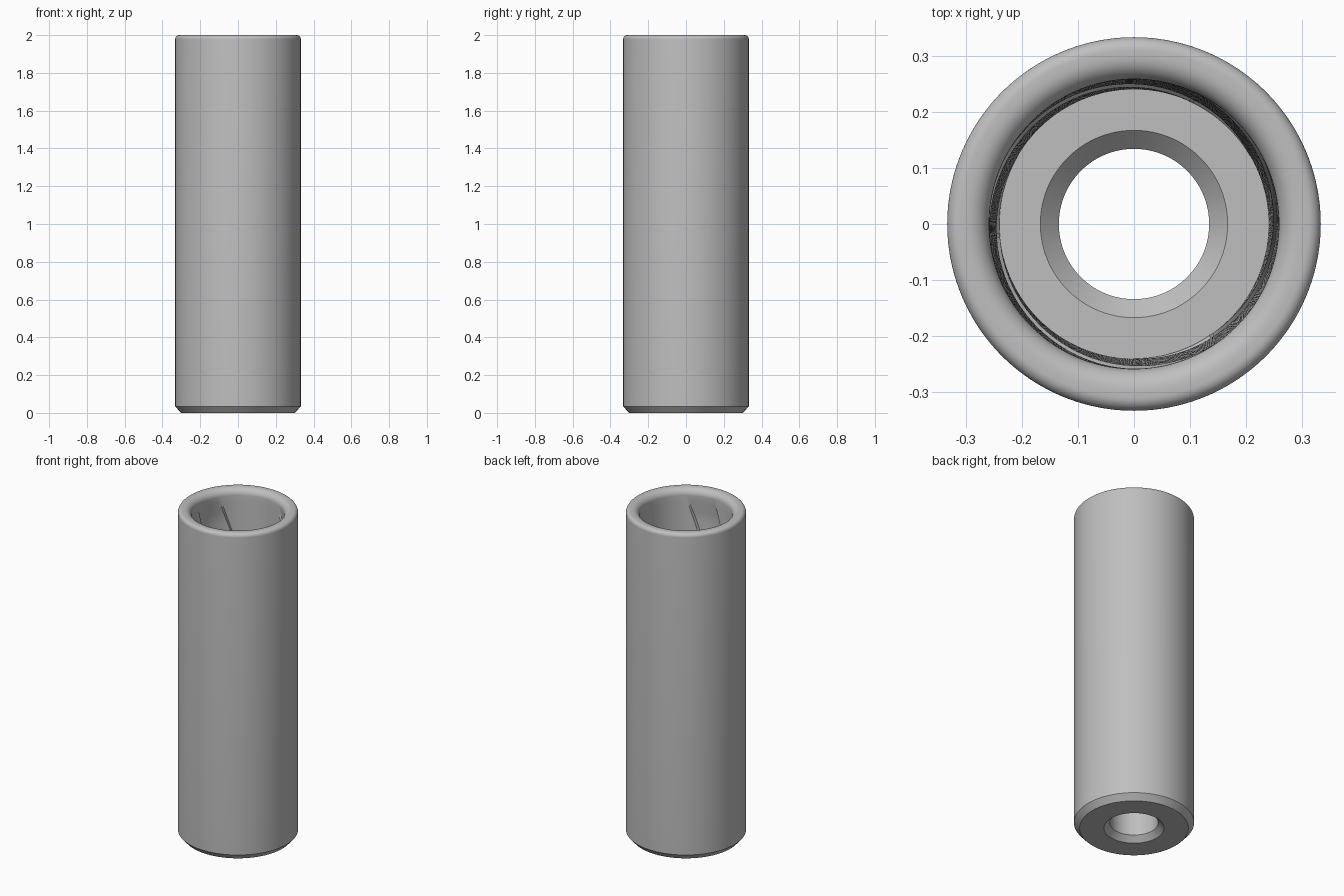
import bpy
import bmesh
from math import cos, sin, pi, radians

old = bpy.data.objects.get("Cube")
if old:
    bpy.data.objects.remove(old, do_unlink=True)

STEPS = 180              # segments around the tube
TWIST = STEPS // 3       # each groove turns a third of a circle
ROWS = 48
LEDGE, MOUTH = 0.3, 1.96
GROOVE_DEPTH = 0.016

steel = bpy.data.materials.new("grey_steel")
steel.use_nodes = True
colour = (0.52, 0.52, 0.52, 1)
steel.diffuse_color = colour
steel.node_tree.nodes["Principled BSDF"].inputs["Base Color"].default_value = colour


def arc(cx, cz, radius, start, end, count=8):
    """Points of a fillet in the radius/height plane."""
    angles = [radians(start + (end - start) * i / count) for i in range(count + 1)]
    return [(cx + radius * cos(a), cz + radius * sin(a)) for a in angles]


# Each ring is radius, height, twist and groove depth
rings = [(0.302, 0, 0, 0), (0.333, 0.035, 0, 0)]
rings += [(r, z, 0, 0) for r, z in arc(0.31, 1.977, 0.023, 0, 90)]
rings += [(r, z, 0, 0) for r, z in arc(0.298, MOUTH, 0.04, 90, 180)]

# Slightly tapered bore with twisting grooves that run out at the bottom
for i in range(1, ROWS + 1):
    t = i / ROWS
    z = MOUTH + (LEDGE + 0.03 - MOUTH) * t
    rings.append((0.258 - 0.018 * t, z, -t, GROOVE_DEPTH * min(1, t * 12)))
rings.append((0.24, LEDGE + 0.01, -1, 0))

# Ledge and chamfered through hole
for r, z in [(0.24, LEDGE), (0.167, LEDGE), (0.134, LEDGE - 0.033),
             (0.134, 0.033), (0.167, 0)]:
    rings.append((r, z, -1, 0))

bm = bmesh.new()
grid = []
for r, z, twist, depth in rings:
    row = []
    for j in range(STEPS):
        degrees = 360 * j / STEPS
        in_groove = 30 <= degrees % 120 <= 65
        a = 2 * pi * (j + twist * TWIST) / STEPS
        radius = r + (depth if in_groove else 0)
        row.append(bm.verts.new((radius * cos(a), radius * sin(a), z)))
    grid.append(row)

# Close the profile on itself, undoing the twist at the seam
grid.append([grid[0][(j - TWIST) % STEPS] for j in range(STEPS)])
for low, high in zip(grid, grid[1:]):
    for j in range(STEPS):
        k = (j + 1) % STEPS
        bm.faces.new((low[j], low[k], high[k], high[j]))
bmesh.ops.recalc_face_normals(bm, faces=bm.faces)

mesh = bpy.data.meshes.new("grooved_sleeve")
bm.to_mesh(mesh)
bm.free()
mesh.materials.append(steel)
sleeve = bpy.data.objects.new("grooved_sleeve", mesh)
bpy.context.collection.objects.link(sleeve)

bpy.ops.object.select_all(action="DESELECT")
sleeve.select_set(True)
bpy.context.view_layer.objects.active = sleeve
bpy.ops.object.shade_smooth_by_angle(angle=radians(30))
